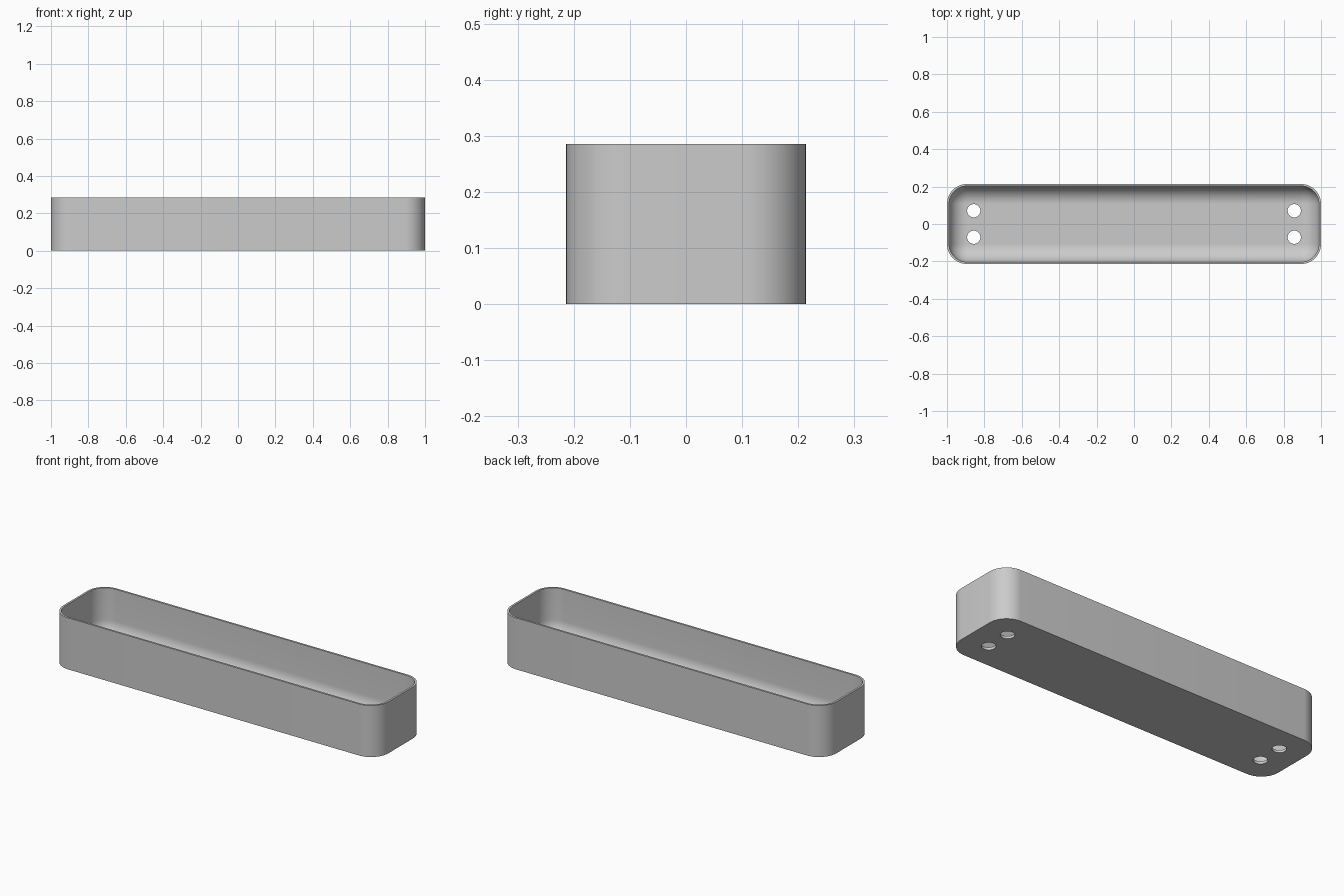
import bpy, bmesh, math

cube = bpy.data.objects.get("Cube")
if cube:
    bpy.data.objects.remove(cube, do_unlink=True)

HALF_X, HALF_Y, HEIGHT = 1.0, 0.214, 0.286
CORNER, WALL, FLOOR = 0.107, 0.011, 0.0143
STEPS = 12

grey = bpy.data.materials.new("plain grey")
grey.use_nodes = True
colour = (0.6, 0.6, 0.6, 1)
grey.diffuse_color = colour
grey.node_tree.nodes["Principled BSDF"].inputs["Base Color"].default_value = colour


def ring(bm, radius, z):
    """Rounded rectangle with a fixed core and the given corner radius."""
    verts = []
    for i, (sx, sy) in enumerate([(1, 1), (-1, 1), (-1, -1), (1, -1)]):
        for k in range(STEPS + 1):
            a = (i + k / STEPS) * math.pi / 2
            verts.append(bm.verts.new((sx * (HALF_X - CORNER) + radius * math.cos(a),
                                       sy * (HALF_Y - CORNER) + radius * math.sin(a), z)))
    return verts


# Tray: outer wall, rim, inner wall, rounded inner edge and flat floor
bm = bmesh.new()
inner = CORNER - WALL
profile = [(CORNER, 0), (CORNER, HEIGHT), (inner, HEIGHT)]
for k in range(STEPS):
    a = k / STEPS * math.pi / 2
    profile.append((inner * math.cos(a), FLOOR + inner * (1 - math.sin(a))))
rings = [ring(bm, r, z) for r, z in profile]
for low, high in zip(rings, rings[1:]):
    for i in range(len(low)):
        j = (i + 1) % len(low)
        bm.faces.new((low[i], low[j], high[j], high[i]))
bm.faces.new(rings[0][::-1])

# Close the fillet onto the sharp-cornered floor
corners = [bm.verts.new((sx * (HALF_X - CORNER), sy * (HALF_Y - CORNER), FLOOR))
           for sx, sy in [(1, 1), (-1, 1), (-1, -1), (1, -1)]]
last = rings[-1]
for i, c in enumerate(corners):
    start = i * (STEPS + 1)
    for k in range(STEPS):
        bm.faces.new((last[start + k], last[start + k + 1], c))
    end = start + STEPS
    bm.faces.new((last[end], last[(end + 1) % len(last)], corners[(i + 1) % 4], c))
bm.faces.new(corners)
bmesh.ops.recalc_face_normals(bm, faces=bm.faces)
mesh = bpy.data.meshes.new("tray")
bm.to_mesh(mesh)
bm.free()
mesh.materials.append(grey)
tray = bpy.data.objects.new("tray", mesh)
bpy.context.collection.objects.link(tray)

# Four round holes through the floor
for sx in (-1, 1):
    for sy in (-1, 1):
        bpy.ops.mesh.primitive_cylinder_add(vertices=32, radius=0.0355, depth=0.1,
                                            location=(sx * 0.857, sy * 0.071, 0))
        cutter = bpy.context.object
        cutter.name = "hole_cutter"
        cutter.hide_render = True
        cutter.data.materials.append(grey)
        cut = tray.modifiers.new("hole", "BOOLEAN")
        cut.operation, cut.solver, cut.object = "DIFFERENCE", "EXACT", cutter
        bpy.ops.object.select_all(action="DESELECT")
        tray.select_set(True)
        bpy.context.view_layer.objects.active = tray
        bpy.ops.object.modifier_apply(modifier=cut.name)
        bpy.data.objects.remove(cutter, do_unlink=True)

bpy.ops.object.shade_smooth_by_angle(angle=math.radians(30))
